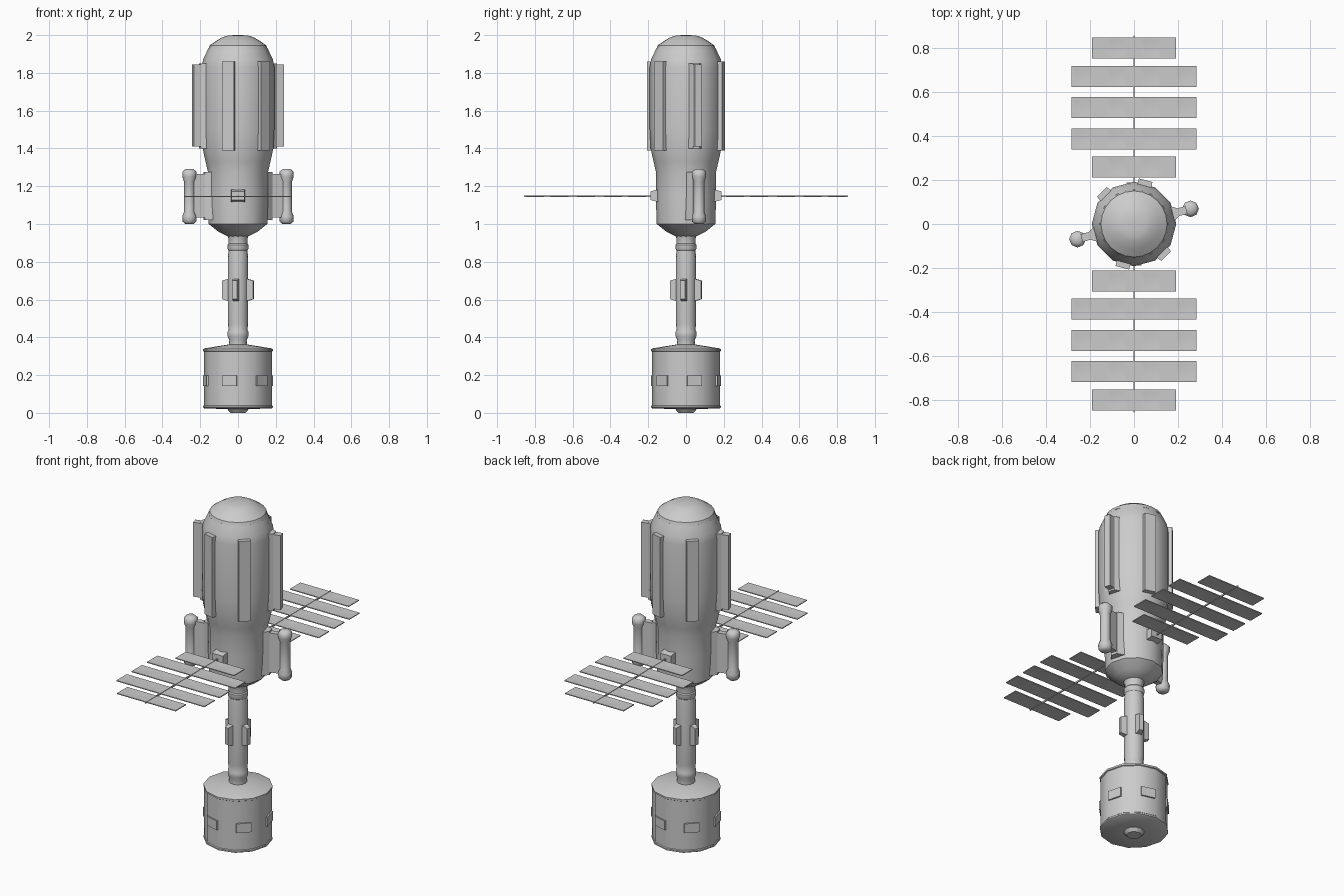
import bpy, bmesh
from math import radians, cos, sin, pi
from mathutils import Matrix, Vector

cube = bpy.data.objects.get("Cube")
if cube:
    bpy.data.objects.remove(cube, do_unlink=True)

mat = bpy.data.materials.new("hull grey")
mat.use_nodes = True
GREY = (0.6, 0.6, 0.6, 1)
mat.diffuse_color = GREY
mat.node_tree.nodes["Principled BSDF"].inputs["Base Color"].default_value = GREY


def finish(bm, name, angle=35):
    """Turn a bmesh into a named, shaded object."""
    bmesh.ops.recalc_face_normals(bm, faces=bm.faces)
    mesh = bpy.data.meshes.new(name)
    bm.to_mesh(mesh)
    bm.free()
    mesh.materials.append(mat)
    obj = bpy.data.objects.new(name, mesh)
    bpy.context.collection.objects.link(obj)
    bpy.ops.object.select_all(action='DESELECT')
    obj.select_set(True)
    bpy.context.view_layer.objects.active = obj
    bpy.ops.object.shade_smooth_by_angle(angle=radians(angle))
    return obj


def lathe(name, profile, sides, centre=(0, 0), angle=35):
    """Revolve (radius, height) points and cap both ends."""
    bm = bmesh.new()
    rings = []
    for r, z in profile:
        rings.append([bm.verts.new((centre[0] + r * cos(2 * pi * i / sides),
                                    centre[1] + r * sin(2 * pi * i / sides), z))
                      for i in range(sides)])
    for a, b in zip(rings, rings[1:]):
        for i in range(sides):
            j = (i + 1) % sides
            bm.faces.new((a[i], a[j], b[j], b[i]))
    bm.faces.new(rings[0])
    bm.faces.new(rings[-1])
    return finish(bm, name, angle)


def radial_block(name, deg, r0, r1, w0, w1, z0, z1, chamfer=0.0):
    """Block standing out from the axis, w0 wide inside and w1 outside."""
    bm = bmesh.new()
    bmesh.ops.create_cube(bm, size=1)
    for v in bm.verts:
        outer = v.co.x > 0
        trim = chamfer if outer else 0
        v.co = Vector((r1 if outer else r0, v.co.y * (w1 if outer else w0),
                       z1 - trim if v.co.z > 0 else z0 + trim))
    bm.transform(Matrix.Rotation(radians(deg), 4, 'Z'))
    return finish(bm, name, 20)


# Main body, domed nose and slim connecting tube
lathe("main_body", [(0.055, 0.935), (0.105, 0.96), (0.155, 1.0), (0.16, 1.15),
                    (0.16, 1.28), (0.172, 1.33), (0.187, 1.4), (0.192, 1.5),
                    (0.192, 1.83), (0.185, 1.87), (0.157, 1.93)], 12)
lathe("nose_dome", [(0.157, 1.925), (0.15, 1.945), (0.115, 1.97), (0.08, 1.99),
                    (0.055, 1.997), (0.02, 2.0)], 24)
lathe("connecting_tube", [(0.05, 0.35), (0.046, 0.385), (0.055, 0.405),
                          (0.055, 0.43), (0.05, 0.44), (0.054, 0.475),
                          (0.054, 0.82), (0.05, 0.86), (0.055, 0.868),
                          (0.055, 0.89), (0.05, 0.896), (0.05, 0.92),
                          (0.058, 0.945)], 16)

# Rear drum with rims, shallow cone lid and bottom boss
lathe("drum", [(0.06, 0.02), (0.178, 0.024), (0.184, 0.028), (0.184, 0.036),
               (0.18, 0.04), (0.18, 0.325), (0.185, 0.328), (0.185, 0.338),
               (0.175, 0.342), (0.05, 0.362)], 12)
lathe("drum_boss", [(0.04, 0.0), (0.055, 0.018), (0.055, 0.03)], 12)
for k in range(6):
    radial_block("drum_window", 15 + 60 * k, 0.16, 0.182, 0.085, 0.08,
                 0.143, 0.197)

# Lugs around the tube
for k in range(4):
    radial_block("tube_lug", 78 + 90 * k, 0.04, 0.084, 0.036, 0.024,
                 0.59, 0.712, 0.012)

# Flat hull panels and blades, plus pods, repeated by half turns
for half in (0, 180):
    for deg in (75, 135):
        radial_block("hull_panel", deg + half, 0.17, 0.206, 0.066, 0.064,
                     1.39, 1.86)
    deg = 15 + half
    radial_block("hull_blade_base", deg, 0.17, 0.208, 0.085, 0.036, 1.4, 1.85)
    radial_block("hull_blade", deg, 0.2, 0.247, 0.036, 0.036, 1.41, 1.845)
    radial_block("pod_bracket_base", deg, 0.14, 0.185, 0.1, 0.036, 1.02, 1.275)
    radial_block("pod_bracket", deg, 0.18, 0.25, 0.036, 0.03, 1.035, 1.265)
    a = radians(deg)
    lathe("side_pod", [(0.022, 1.0), (0.036, 1.012), (0.038, 1.04),
                       (0.029, 1.065), (0.029, 1.225), (0.038, 1.25),
                       (0.038, 1.275), (0.022, 1.29)], 8,
          (0.266 * cos(a), 0.266 * sin(a)), 50)


def solar_row(y, half_width):
    """Framed slat with shallow pans split by raised ribs."""
    bm = bmesh.new()
    depth, z0, z1 = 0.096, 1.144, 1.149
    ribs = [-0.155, 0, 0.155]
    edges = [-half_width] + [r + s for r in ribs for s in (-0.03, 0.03)] + [half_width]
    for i, (x0, x1) in enumerate(zip(edges, edges[1:])):
        ret = bmesh.ops.create_cube(bm, size=1)
        for v in ret["verts"]:
            v.co = Vector((x1 if v.co.x > 0 else x0, y + v.co.y * depth,
                           z1 if v.co.z > 0 else z0))
    bm.normal_update()
    flats = [f for f in bm.faces if abs(f.normal.z) > 0.9]
    pans = [f for f in flats if f.calc_area() > 0.007]
    bmesh.ops.inset_individual(bm, faces=pans, thickness=0.005)
    bmesh.ops.inset_individual(bm, faces=pans, thickness=0.018, depth=-0.002)
    return finish(bm, "solar_slat", 30)


# Solar wings on a thin boom, mirrored front and back
for side in (-1, 1):
    for y, hw in ((0.26, 0.19), (0.387, 0.285), (0.53, 0.285),
                  (0.67, 0.285), (0.8, 0.19)):
        solar_row(side * y, hw)
    deg = 90 * side
    radial_block("solar_boom", deg, 0.15, 0.857, 0.006, 0.006, 1.142, 1.151)
    radial_block("boom_mount", deg, 0.14, 0.188, 0.072, 0.07, 1.115, 1.185, 0.012)
